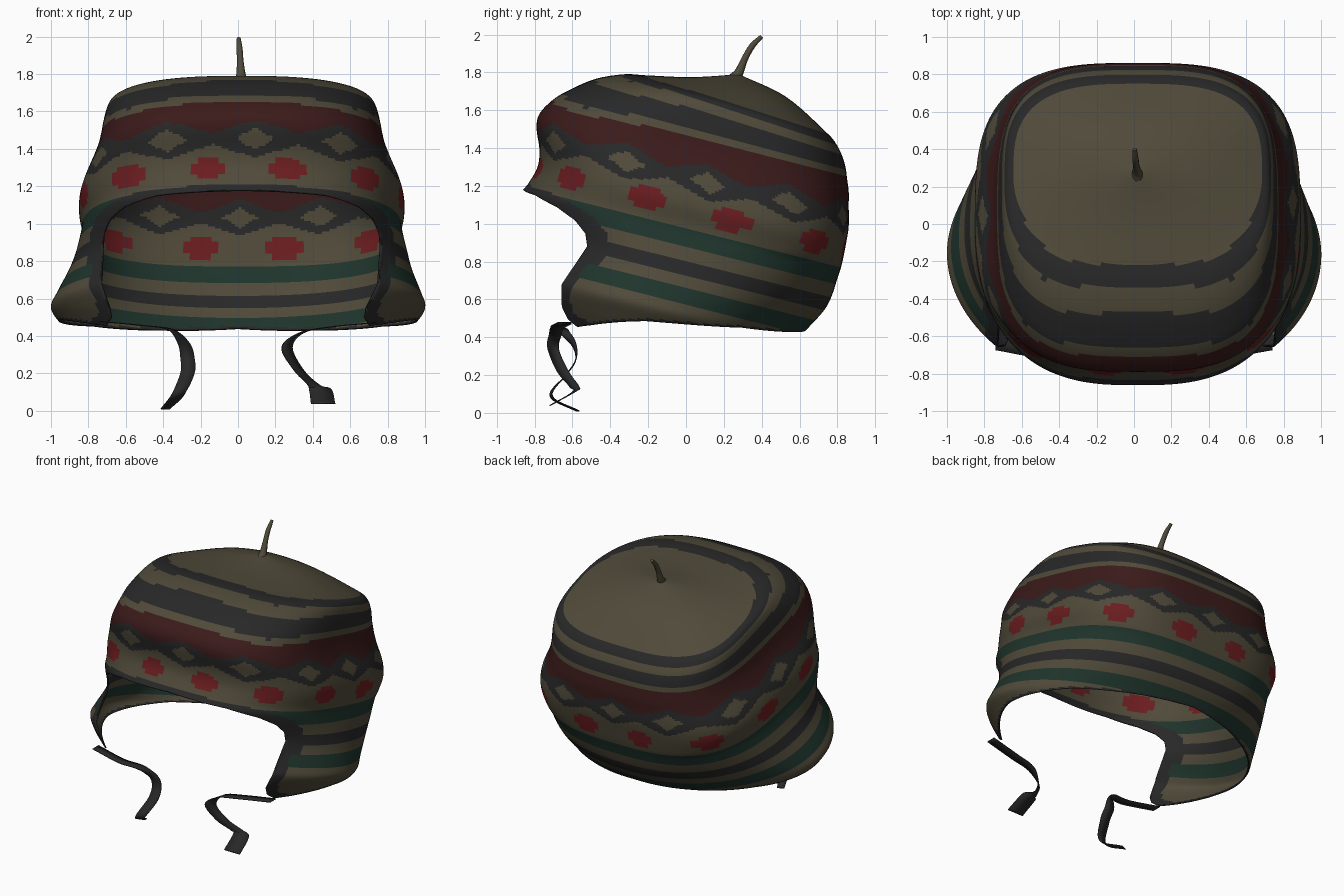
import bpy
import math
from mathutils import Vector

cube = bpy.data.objects.get("Cube")
if cube:
    bpy.data.objects.remove(cube, do_unlink=True)


def make_material(name, r, g, b):
    mat = bpy.data.materials.new(name)
    mat.use_nodes = True
    mat.diffuse_color = (r, g, b, 1)
    mat.node_tree.nodes["Principled BSDF"].inputs["Base Color"].default_value = (r, g, b, 1)
    return mat


TAN, BLACK, DARK_RED, RED, GREEN = range(5)
materials = [
    make_material("khaki wool", .079, .068, .041),
    make_material("charcoal wool", .021, .021, .0215),
    make_material("maroon wool", .044, .0105, .0105),
    make_material("red wool", .145, .012, .014),
    make_material("dark green wool", .0135, .035, .025),
]


def spline(rows, x, smooth=True):
    """Interpolate the columns of rows, which are sorted by their first value."""
    last = len(rows) - 1
    i = 0
    while i < last - 1 and x > rows[i + 1][0]:
        i += 1
    p, q = rows[i], rows[i + 1]
    before, after = rows[max(i - 1, 0)], rows[min(i + 2, last)]
    h = q[0] - p[0]
    u = min(max((x - p[0]) / h, 0), 1)
    result = []
    for k in range(1, len(p)):
        value = p[k] + (q[k] - p[k]) * u
        if smooth:
            m0 = h * (q[k] - before[k]) / (q[0] - before[0]) - (q[k] - p[k])
            m1 = h * (after[k] - p[k]) / (after[0] - p[0]) - (q[k] - p[k])
            value += u * (1 - u) * ((1 - u) * m0 - u * m1)
        result.append(value)
    return result


def build(name, verts, faces, thickness):
    mesh = bpy.data.meshes.new(name)
    mesh.from_pydata(verts, [], faces)
    obj = bpy.data.objects.new(name, mesh)
    bpy.context.collection.objects.link(obj)
    bpy.ops.object.select_all(action='DESELECT')
    obj.select_set(True)
    bpy.context.view_layer.objects.active = obj
    bpy.ops.object.shade_smooth_by_angle(angle=math.radians(50))
    solid = obj.modifiers.new("cloth thickness", 'SOLIDIFY')
    solid.thickness = thickness
    solid.offset = -1
    return obj


# Knitted rings: level, front y and z, back y and z, half width, front and back squareness
rings = sorted([
    (2, .28, 1.79, .28, 1.79, 0, 2, 2),
    (1.85, .03, 1.775, .53, 1.67, .37, 2, 2.4),
    (1.7, -.22, 1.785, .75, 1.475, .665, 2.2, 3),
    (1.63, -.33, 1.79, .795, 1.42, .71, 2.6, 3.1),
    (1.57, -.48, 1.765, .825, 1.36, .728, 2.8, 3.2),
    (1.48, -.65, 1.69, .845, 1.29, .745, 3, 3.2),
    (1.45, -.71, 1.65, .85, 1.25, .752, 3, 3.2),
    (1.38, -.775, 1.58, .86, 1.17, .77, 3, 3.2),
    (1.31, -.79, 1.51, .86, 1.1, .797, 3, 3.2),
    (1.2, -.775, 1.39, .86, .985, .85, 2.8, 3.2),
    (1.1, -.785, 1.3, .845, .89, .87, 2.7, 3.2),
    (1, -.835, 1.21, .825, .79, .855, 2.6, 3.1),
    (.94, -.87, 1.16, .81, .74, .857, 2.5, 2.9),
    (.75, -.84, .96, .745, .565, .91, 2.1, 2.3),
    (.58, -.88, .8, .62, .42, .98, 2, 2),
    (.51, -.9, .735, .58, .365, 1, 2, 1.9),
    (.43, -.9, .655, .53, .3, .95, 2, 1.9),
    (.3, -.86, .515, .48, .18, .85, 2, 1.9),
])

# Lowest level of the cloth by angle from the front: brim, cheek notch, ear flap, nape
rim = [(0, .965), (30, .95), (44, .915), (52, .87), (56.5, .81), (58, .72), (58.8, .5),
       (59.3, .42), (61, .34), (65, .31), (72, .34), (90, .43), (120, .525),
       (150, .57), (180, .6)]


def fold(angle):
    angle %= 360
    return min(angle, 360 - angle)


def rim_level(angle):
    return spline(rim, fold(angle), smooth=False)[0]


def cloth_point(ring, level, angle):
    yf, zf, yb, zb, half, front_n, back_n = ring
    # The ear flaps sweep forward toward their tips
    side = 1 if angle % 360 < 180 else -1
    f = fold(angle)
    sweep = 4 * min(max((.75 - level) / .35, 0), 1) * min(max((120 - f) / 60, 0), 1)
    a = math.radians(f - sweep)
    s, c = math.sin(a), -math.cos(a)
    n = front_n if c < 0 else back_n
    mid, length = (yf + yb) / 2, (yb - yf) / 2
    r = ((abs(s) / half) ** n + (abs(c) / length) ** n) ** (-1 / n)
    y = mid + r * c
    z = zf + (zb - zf) * (y - yf) / (yb - yf)
    # The crown sits slightly off centre
    lean = .02 * min(max((z - .55) / .3, 0), 1)
    return side * r * s + lean, y, z


# Plain stripes: lower level and colour, from the crown down
stripes = [(1.7, TAN), (1.63, BLACK), (1.57, TAN), (1.48, BLACK), (1.45, TAN),
           (1.25, DARK_RED), (.97, TAN), (.88, GREEN), (.8, TAN), (.72, BLACK),
           (.66, TAN), (.58, GREEN), (0, TAN)]


def knit_colour(level, angle):
    f = fold(angle)
    # Dark binding, wide beside the face and thin along the bottom
    reach = 8 if level > .66 else 4.5
    if f < 70 and level < max(rim_level(f), rim_level(max(f - reach, 0))) + .035:
        return BLACK
    if level < rim_level(f) + .014:
        return BLACK
    # Chain of diamonds, with a blossom under each gap, both knitted a little askew
    s, c = math.sin(math.radians(angle)), math.cos(math.radians(angle))
    rise = .015 * max(c, 0)
    d = abs((angle - 2.6 - 3 * s - 2 * c + 15) % 30 - 15)
    high = abs(level - 1.245 - rise)
    if high / .054 + d / 6.8 < 1:
        return TAN
    if high < .026 + .07 * (1 - d / 15):
        return BLACK
    e = abs((angle - 1 - 1.5 * c + 1.5 * s) % 30 - 15)
    low = abs(level - 1.08 - rise)
    if (e < 6.6 and low < .036) or (e < 4 and low < .062):
        return RED
    # Upper stripes dip at the front corners
    if level > 1.3:
        level += .025 * max(0, 1 - abs(f - 45) / 30)
    return next(colour for bottom, colour in stripes if level > bottom)


# Hat shell: one sheet of rows and columns, each column ending at the rim
COLUMNS = 288
levels = [2 - .025 * k for k in range(12)] + [1.7 - .0125 * k for k in range(114)]
row_rings = [spline(rings, t) for t in levels]
verts, params = [(.02, .28, 1.79)], [(2, 0)]
grid = []
for i in range(COLUMNS):
    angle = 360 * i / COLUMNS
    bottom = rim_level(angle)
    column = [0]
    for level, ring in zip(levels[1:], row_rings[1:]):
        ended = level <= bottom
        if ended:
            level, ring = bottom, spline(rings, bottom)
        column.append(len(verts))
        verts.append(cloth_point(ring, level, angle))
        params.append((level, angle))
        if ended:
            break
    column += [column[-1]] * (len(levels) - len(column))
    grid.append(column)

faces, colours = [], []
for i in range(COLUMNS):
    a, b = grid[i], grid[(i + 1) % COLUMNS]
    for j in range(len(levels) - 1):
        face = list(dict.fromkeys((a[j], a[j + 1], b[j + 1], b[j])))
        if len(face) > 2:
            faces.append(face)
            level = sum(params[v][0] for v in face) / len(face)
            colours.append(knit_colour(level, 360 * (i + .5) / COLUMNS))

hat = build("hat_shell", verts, faces, .01)
for mat in materials:
    hat.data.materials.append(mat)
for poly, colour in zip(hat.data.polygons, colours):
    poly.material_index = colour


# Chin straps: twisted ribbons given by x, y, z, width direction and half width
def strap(name, path):
    rows = [(k, *p) for k, p in enumerate(path)]
    steps = 8 * (len(path) - 1)
    points, quads = [], []
    for k in range(steps + 1):
        x, y, z, turn, half = spline(rows, k / 8)
        across = Vector((math.cos(math.radians(turn)), math.sin(math.radians(turn)), 0)) * half
        centre = Vector((x, y, z))
        points += [centre - across, centre + across]
        if k:
            n = 2 * k
            quads.append((n - 2, n - 1, n + 1, n))
    obj = build(name, points, quads, .006)
    obj.data.materials.append(materials[BLACK])


strap("right_strap", [
    (-.74, -.64, .475, 90, .035), (-.5, -.68, .452, 90, .035),
    (-.36, -.65, .43, 70, .035), (-.29, -.59, .36, 20, .035), (-.27, -.58, .28, 0, .038),
    (-.27, -.63, .2, 0, .038), (-.32, -.71, .09, 10, .035), (-.39, -.57, .012, 20, .025)])
strap("left_strap", [
    (.74, -.64, .475, 90, .035), (.5, -.68, .452, 90, .035),
    (.34, -.69, .42, 75, .035), (.26, -.7, .34, 45, .04), (.32, -.65, .22, 50, .04),
    (.4, -.59, .14, 40, .04), (.44, -.59, .11, 5, .06), (.455, -.72, .035, 0, .065)])

# Stem on the crown: a tapered bent tube
curve = bpy.data.curves.new("crown_stem", 'CURVE')
curve.dimensions = '3D'
curve.bevel_depth = .018
curve.bevel_resolution = 3
curve.use_fill_caps = True
tube = curve.splines.new('POLY')
stem = [(0, .25, 1.76, 2), (1, .28, 1.8, 1.4), (2, .31, 1.87, 1), (3, .35, 1.94, .9), (4, .4, 1.99, .6)]
tube.points.add(16)
for k, point in enumerate(tube.points):
    y, z, radius = spline(stem, k / 4)
    point.co = (.02 - k / 1000, y, z, 1)
    point.radius = radius
tube.use_smooth = True
curve.materials.append(materials[TAN])
bpy.context.collection.objects.link(bpy.data.objects.new("crown_stem", curve))
